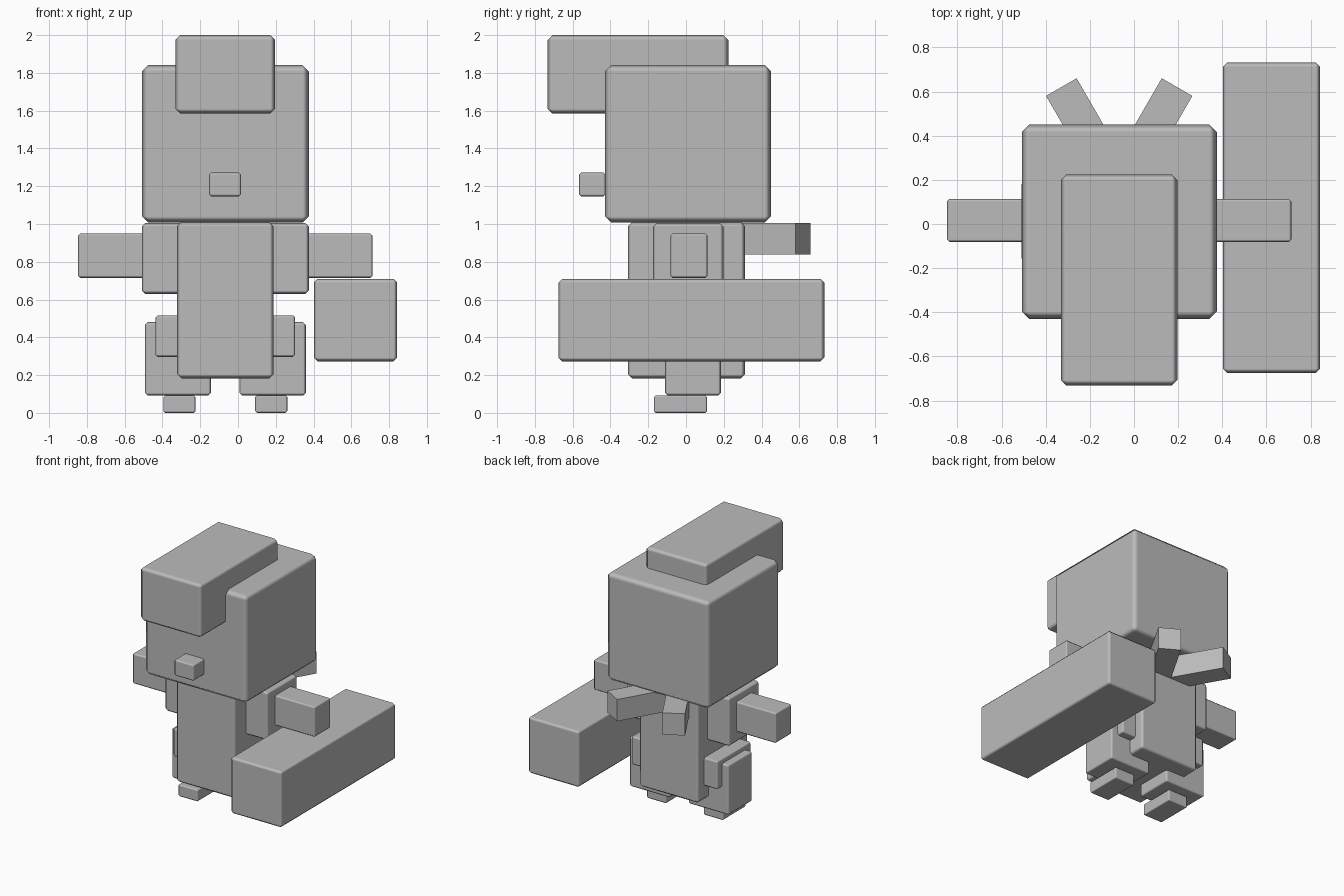
import bpy, math
from mathutils import Vector

if "Cube" in bpy.data.objects:
    bpy.data.objects.remove(bpy.data.objects["Cube"])

grey = bpy.data.materials.new("plain_grey")
grey.diffuse_color = (0.5, 0.5, 0.5, 1)
grey.use_nodes = True
grey.node_tree.nodes["Principled BSDF"].inputs["Base Color"].default_value = grey.diffuse_color


def box(name, x, y, z, bevel=0.012, turn=0.0):
    """Softly chamfered box spanning the given ranges, optionally turned about z."""
    centre = Vector(((x[0] + x[1]) / 2, (y[0] + y[1]) / 2, (z[0] + z[1]) / 2))
    bpy.ops.mesh.primitive_cube_add(size=1, location=centre)
    ob = bpy.context.object
    ob.name = name
    ob.scale = (x[1] - x[0], y[1] - y[0], z[1] - z[0])
    bpy.ops.object.transform_apply(location=False, rotation=False, scale=True)
    ob.rotation_euler.z = turn
    ob.data.materials.append(grey)
    if bevel:
        ob.data.shade_smooth()
        mod = ob.modifiers.new("soft_edges", 'BEVEL')
        mod.width = bevel
        mod.segments = 1
        mod.harden_normals = True
    return ob


MID = -0.067  # the figure's own centre line


def pair(name, inner, outer, y, z, bevel=0.012):
    """Left and right boxes mirrored about the figure's centre line."""
    box("left_" + name, (MID - outer, MID - inner), y, z, bevel)
    box("right_" + name, (MID + inner, MID + outer), y, z, bevel)


# Head, quiff and nose
box("head", (-0.508, 0.375), (-0.43, 0.45), (1.007, 1.842), 0.034)
box("quiff", (-0.331, 0.196), (-0.732, 0.224), (1.585, 2.0), 0.025)
box("nose", (-0.153, 0.017), (-0.566, -0.425), (1.146, 1.272), 0.012)

# Torso
box("torso", (-0.322, 0.189), (-0.308, 0.312), (0.183, 1.01), 0.022)

# Shoulders and arms
pair("shoulder", 0.22, 0.442, (-0.174, 0.198), (0.63, 1.005), 0.018)
pair("arm", 0.38, 0.78, (-0.082, 0.114), (0.715, 0.95), 0.012)

# Legs: thigh block through the lower leg, then the foot
pair("thigh", 0.16, 0.37, (-0.172, 0.24), (0.297, 0.516), 0.012)
pair("lower_leg", 0.076, 0.426, (-0.11, 0.184), (0.092, 0.48), 0.014)
pair("foot", 0.158, 0.328, (-0.17, 0.112), (0.0, 0.093), 0.01)

# Two ribbon tails splayed out behind the neck
for side, label in ((-1, "left"), (1, "right")):
    length, angle = 0.43, math.radians(30)
    cx = MID + side * (0.262 - math.sin(angle) * length / 2)
    cy = 0.62 - math.cos(angle) * length / 2
    box(label + "_ribbon_tail", (cx - 0.08, cx + 0.08),
        (cy - length / 2, cy + length / 2), (0.838, 1.006), 0, -side * angle)

# Long block carried at the right hand
box("carried_block", (0.402, 0.843), (-0.675, 0.732), (0.273, 0.71), 0.02)
